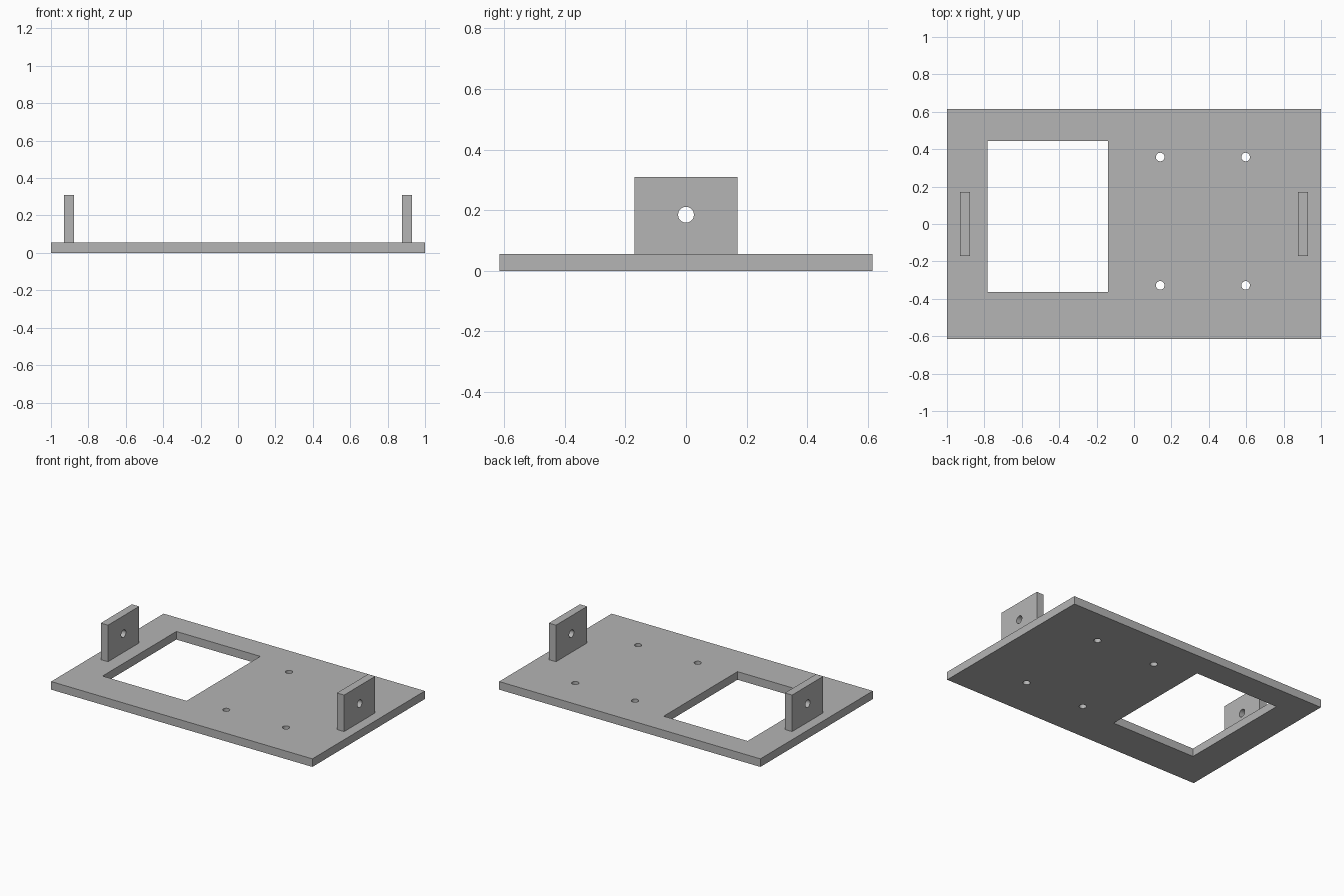
import bpy
import bmesh
from math import cos, sin, tau
from mathutils import Matrix

cube = bpy.data.objects.get("Cube")
if cube:
    bpy.data.objects.remove(cube, do_unlink=True)

# Single grey plastic
grey = bpy.data.materials.new("grey_plastic")
grey.use_nodes = True
colour = (0.46, 0.46, 0.46, 1)
grey.diffuse_color = colour
grey.node_tree.nodes["Principled BSDF"].inputs["Base Color"].default_value = colour


def rect(x0, x1, y0, y1):
    return [(x0, y0), (x1, y0), (x1, y1), (x0, y1)]


def circle(x, y, r, n=32):
    return [(x + r * cos(tau * i / n), y + r * sin(tau * i / n)) for i in range(n)]


def cut_sheet(name, loops, thickness, matrix):
    """Extrude an outline (first loop) with holes (other loops) into a mesh part."""
    curve = bpy.data.curves.new(name + "_profile", "CURVE")
    curve.dimensions = "2D"
    curve.fill_mode = "BOTH"
    curve.extrude = thickness / 2
    for loop in loops:
        spline = curve.splines.new("POLY")
        spline.points.add(len(loop) - 1)
        for point, (x, y) in zip(spline.points, loop):
            point.co = (x, y, 0, 1)
        spline.use_cyclic_u = True
    helper = bpy.data.objects.new(name + "_helper", curve)
    bpy.context.scene.collection.objects.link(helper)
    graph = bpy.context.evaluated_depsgraph_get()
    mesh = bpy.data.meshes.new_from_object(helper.evaluated_get(graph))
    bpy.data.objects.remove(helper, do_unlink=True)
    bpy.data.curves.remove(curve)

    bm = bmesh.new()
    bm.from_mesh(mesh)
    bmesh.ops.remove_doubles(bm, verts=bm.verts, dist=0.0001)
    bmesh.ops.transform(bm, matrix=matrix, verts=bm.verts)
    bmesh.ops.recalc_face_normals(bm, faces=bm.faces)
    bm.to_mesh(mesh)
    bm.free()
    mesh.name = name
    mesh.materials.clear()
    mesh.materials.append(grey)

    part = bpy.data.objects.new(name, mesh)
    bpy.context.scene.collection.objects.link(part)
    bpy.ops.object.select_all(action="DESELECT")
    part.select_set(True)
    bpy.context.view_layer.objects.active = part
    bpy.ops.object.shade_smooth_by_angle()
    return part


# Base plate with a rectangular opening and four screw holes
THICK = 0.056
screw_holes = [circle(x, y, 0.023) for x in (0.14, 0.597) for y in (-0.328, 0.358)]
cut_sheet("base_plate",
          [rect(-1, 1, -0.615, 0.615), rect(-0.783, -0.14, -0.363, 0.444)] + screw_holes,
          THICK, Matrix.Translation((0, 0, THICK / 2)))

# Upright end tabs, each with a pivot hole; the profile lies in the YZ plane
upright = Matrix(((0, 0, 1, 0), (1, 0, 0, 0), (0, 1, 0, 0), (0, 0, 0, 1)))
for name, side in (("left_tab", 1), ("right_tab", -1)):
    cut_sheet(name,
              [rect(-0.17, 0.17, THICK, 0.309), circle(0, 0.185, 0.026)],
              0.055, Matrix.Translation((side * 0.904, 0, 0)) @ upright)
